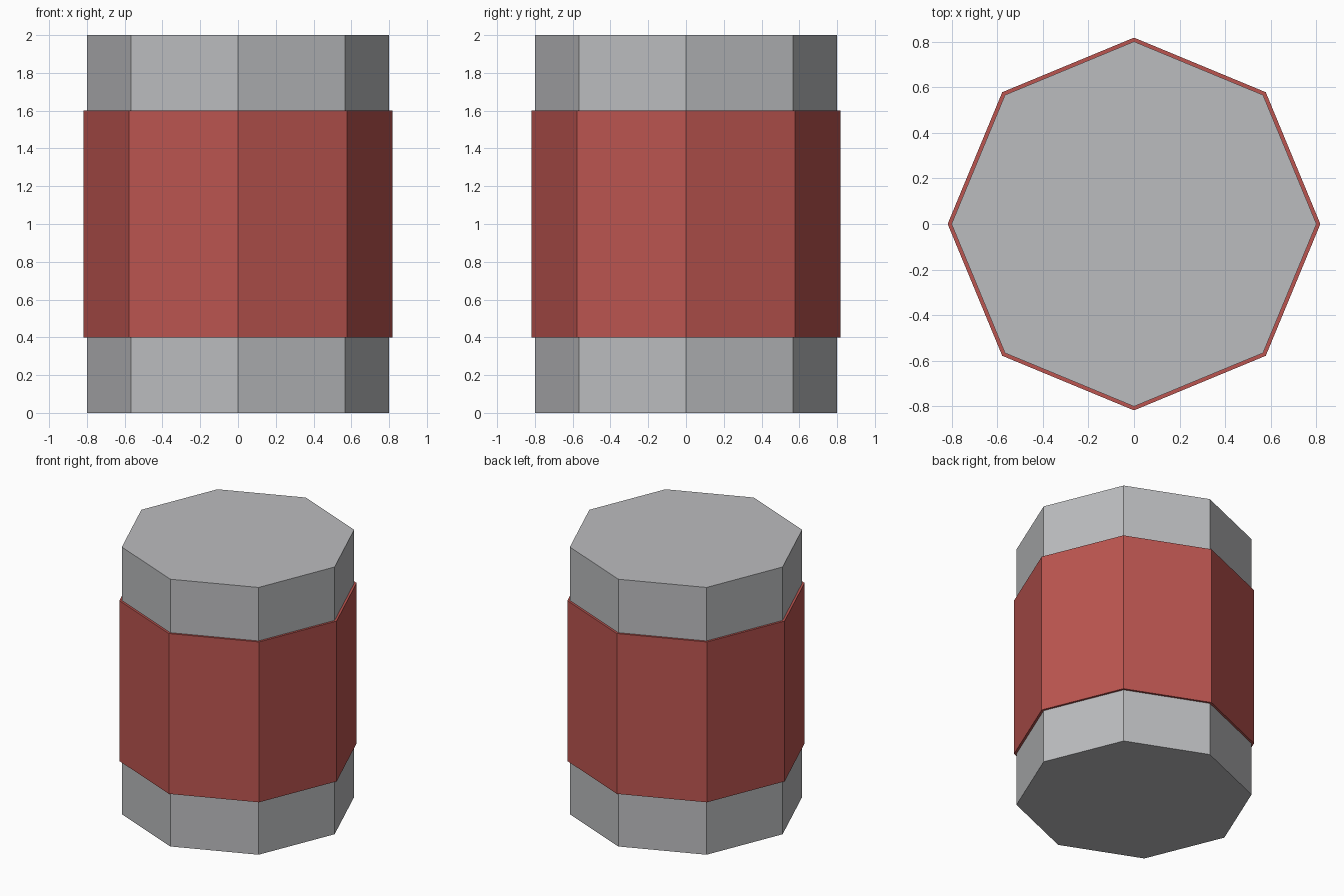
import bpy
import bmesh

if "Cube" in bpy.data.objects:
    bpy.data.objects.remove(bpy.data.objects["Cube"])


def make_material(name, rgb):
    mat = bpy.data.materials.new(name)
    mat.diffuse_color = (*rgb, 1.0)
    mat.use_nodes = True
    mat.node_tree.nodes["Principled BSDF"].inputs["Base Color"].default_value = mat.diffuse_color
    return mat


def octagonal_prism(name, radius, z_low, z_high, mat):
    """Closed, flat-shaded prism with corners on the x and y axes."""
    mesh = bpy.data.meshes.new(name)
    bm = bmesh.new()
    bmesh.ops.create_cone(bm, cap_ends=True, segments=8, radius1=radius,
                          radius2=radius, depth=z_high - z_low)
    bmesh.ops.translate(bm, vec=(0, 0, (z_low + z_high) / 2), verts=bm.verts)
    bm.to_mesh(mesh)
    bm.free()
    mesh.materials.append(mat)
    obj = bpy.data.objects.new(name, mesh)
    bpy.context.collection.objects.link(obj)
    return obj


grey = make_material("light grey", (0.50, 0.505, 0.52))
red = make_material("muted red", (0.50, 0.09, 0.08))

# Grey core
octagonal_prism("can_body", 0.80, 0.0, 2.0, grey)
# Red band wrapped around the middle
octagonal_prism("label_band", 0.817, 0.4, 1.6, red)
